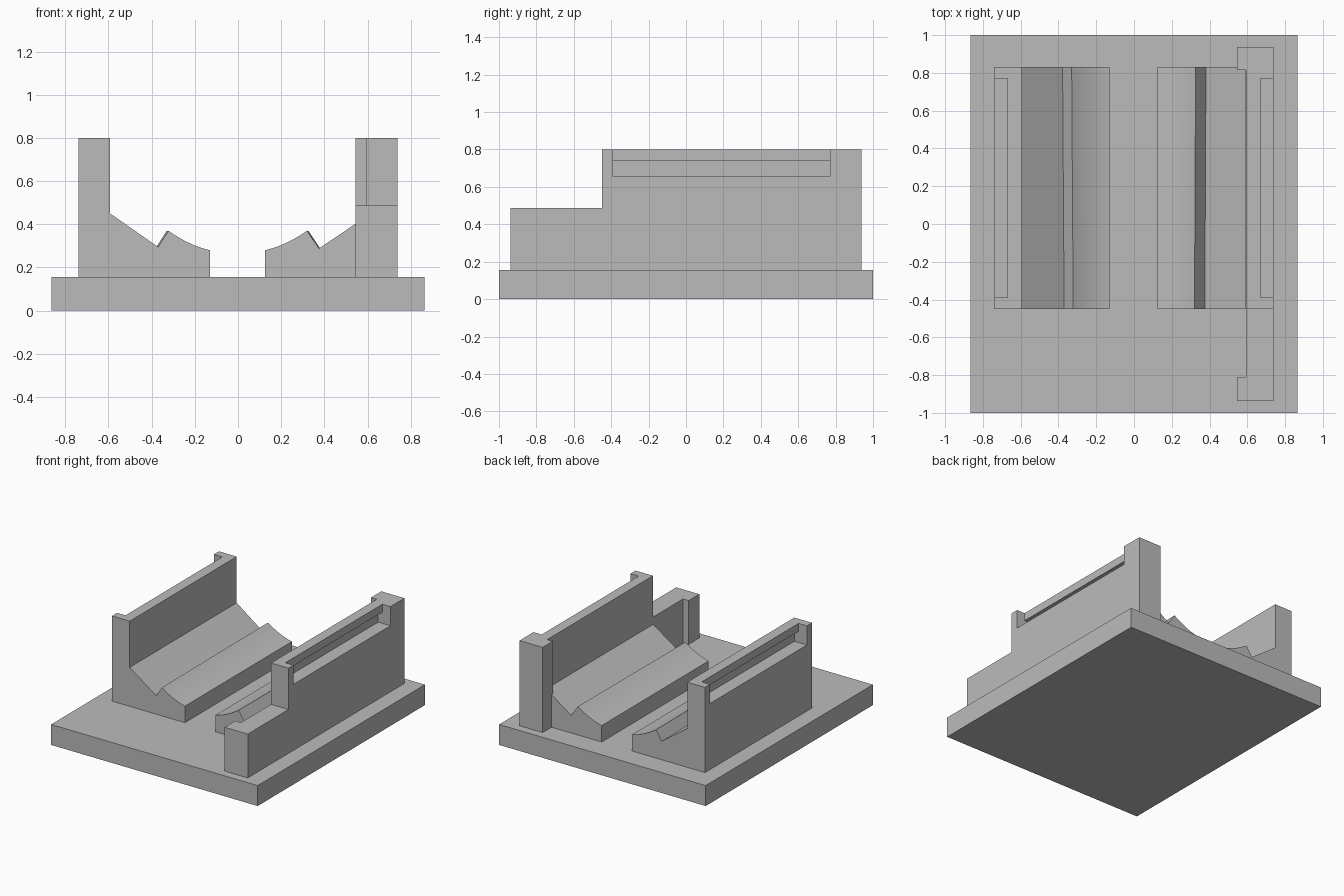
import bpy, bmesh, math

cube = bpy.data.objects.get("Cube")
if cube:
    bpy.data.objects.remove(cube, do_unlink=True)

grey = bpy.data.materials.new("matte_grey")
grey.use_nodes = True
colour = (0.5, 0.5, 0.5, 1)
grey.diffuse_color = colour
grey.node_tree.nodes["Principled BSDF"].inputs["Base Color"].default_value = colour

BASE_TOP, WALL_TOP = 0.155, 0.80
FRONT, BACK = -0.45, 0.83


def prism(name, start, end, axis, low, high):
    """Join two matching outlines lying across the given axis."""
    place = {"y": lambda p, d: (p[0], d, p[1]), "z": lambda p, d: (p[0], p[1], d)}[axis]
    bm = bmesh.new()
    a = [bm.verts.new(place(p, low)) for p in start]
    b = [bm.verts.new(place(p, high)) for p in end]
    bm.faces.new(a)
    bm.faces.new(b)
    n = len(a)
    for i in range(n):
        j = (i + 1) % n
        bm.faces.new((a[i], a[j], b[j], b[i]))
    bmesh.ops.recalc_face_normals(bm, faces=bm.faces)
    mesh = bpy.data.meshes.new(name)
    bm.to_mesh(mesh)
    bm.free()
    mesh.materials.append(grey)
    obj = bpy.data.objects.new(name, mesh)
    bpy.context.collection.objects.link(obj)
    return obj


def rectangle(x0, y0, x1, y1):
    return [(x0, y0), (x1, y0), (x1, y1), (x0, y1)]


def activate(obj):
    bpy.ops.object.select_all(action="DESELECT")
    obj.select_set(True)
    bpy.context.view_layer.objects.active = obj


def cut(obj, cutter):
    activate(obj)
    mod = obj.modifiers.new("cut", "BOOLEAN")
    mod.operation, mod.solver, mod.object = "DIFFERENCE", "EXACT", cutter
    bpy.ops.object.modifier_apply(modifier=mod.name)
    bpy.data.objects.remove(cutter, do_unlink=True)


def cut_outer_recess(obj, side):
    """Recess in the outer face, undercut below a thin lip."""
    outline = [(0.80, 0.655), (0.80, 0.90), (0.67, 0.90),
               (0.67, 0.74), (0.635, 0.74), (0.635, 0.655)]
    outline = [(side * x, z) for x, z in outline]
    cut(obj, prism("recess_cutter", outline, outline, "y", -0.39, 0.77))


def cradle_top(inner, peak, notch, shift=0.0, steps=12):
    """Concave rise from the inner edge to the ridge, then the V notch."""
    control = ((inner[0] + peak[0]) / 2, 0.302)
    curve = []
    for i in range(steps + 1):
        t = i / steps
        x, z = ((1 - t) ** 2 * a + 2 * t * (1 - t) * c + t * t * b
                for a, c, b in zip(inner, control, peak))
        curve.append((x + shift * t, z))
    return curve + [(notch[0] + shift, notch[1])]


# Base plate
plate = rectangle(-0.865, -1, 0.865, 1)
prism("base_plate", plate, plate, "z", 0, BASE_TOP)


# Cradle and wall in one piece on the -x side
def right_outline(shift):
    top = cradle_top((-0.13, 0.28), (-0.322, 0.37), (-0.37, 0.295), shift)
    return ([(-0.74, BASE_TOP), (-0.13, BASE_TOP)] + top
            + [(-0.592, 0.45), (-0.592, WALL_TOP), (-0.74, WALL_TOP)])


right_cradle = prism("right_cradle_wall", right_outline(0), right_outline(-0.008),
                     "y", FRONT, BACK)
cut_outer_recess(right_cradle, -1)


# Separate cradle on the +x side
def left_outline(shift):
    top = cradle_top((0.125, 0.28), (0.32, 0.37), (0.375, 0.288), shift)
    return [(0.59, BASE_TOP), (0.125, BASE_TOP)] + top + [(0.59, 0.433)]


left_cradle = prism("left_cradle", left_outline(0), left_outline(0.006),
                    "y", FRONT, BACK)

# Long wall with a returned end at each end and a lowered front
plan = [(0.738, -0.937), (0.738, 0.937), (0.545, 0.937), (0.545, 0.815),
        (0.592, 0.815), (0.592, -0.81), (0.545, -0.81), (0.545, -0.937)]
left_wall = prism("left_long_wall", plan, plan, "z", BASE_TOP, WALL_TOP)
step = rectangle(0.4, -1.1, 0.9, FRONT)
cut(left_wall, prism("step_cutter", step, step, "z", 0.487, 1))
cut_outer_recess(left_wall, 1)

# Smooth only the shallow curved faces
for cradle in (right_cradle, left_cradle):
    activate(cradle)
    bpy.ops.object.shade_smooth_by_angle(angle=math.radians(20))
